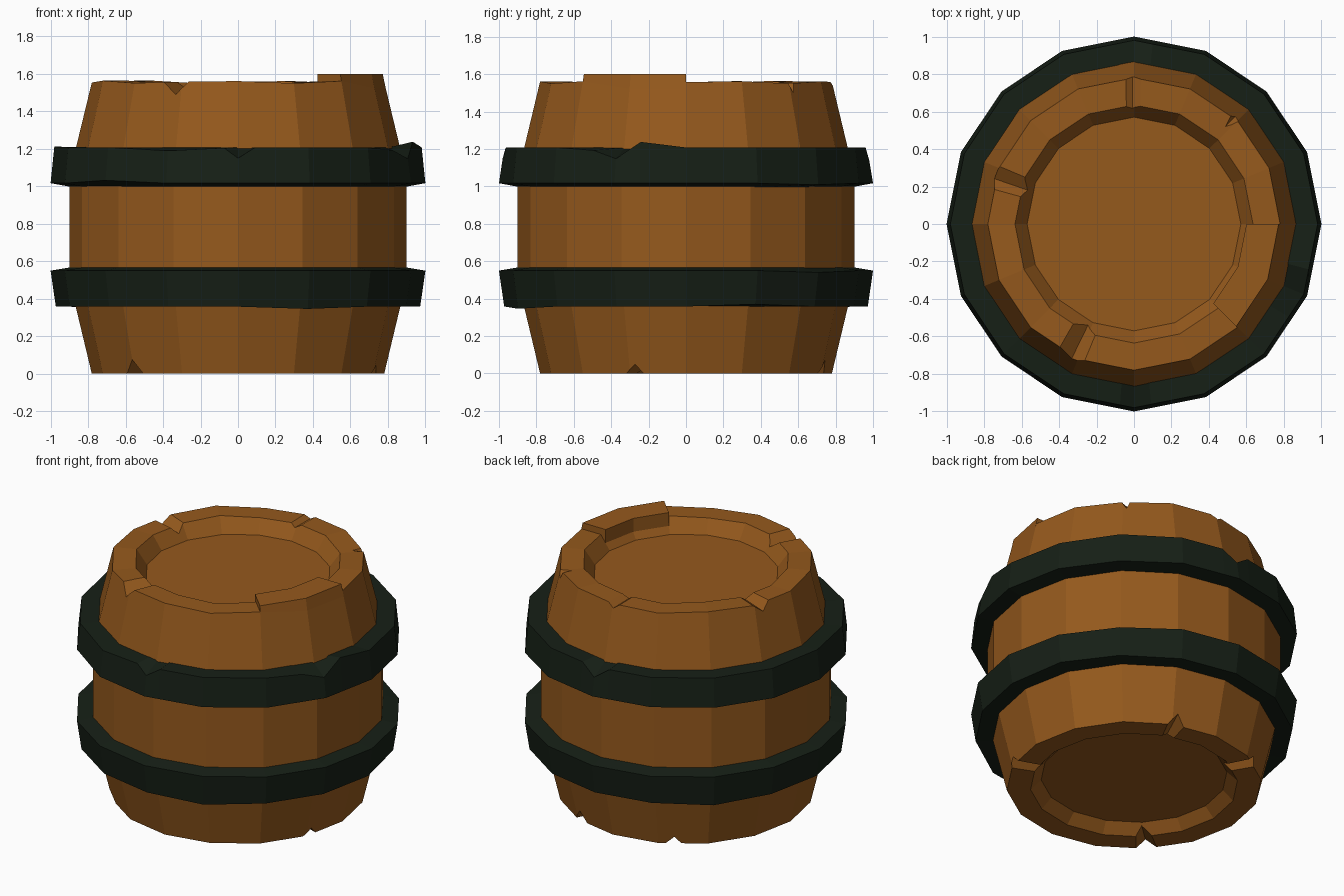
import bpy, bmesh, math
from mathutils import Vector

if "Cube" in bpy.data.objects:
    bpy.data.objects.remove(bpy.data.objects["Cube"])

SIDES = 16
STEP = 360 / SIDES


def material(name, rgb):
    m = bpy.data.materials.new(name)
    m.diffuse_color = (*rgb, 1)
    m.use_nodes = True
    m.node_tree.nodes["Principled BSDF"].inputs["Base Color"].default_value = m.diffuse_color
    return m


wood = material("wood", (0.30, 0.10, 0.012))
iron = material("dark_iron", (0.008, 0.014, 0.008))


def make(name, bm, mat=None):
    bmesh.ops.recalc_face_normals(bm, faces=bm.faces[:])
    mesh = bpy.data.meshes.new(name)
    bm.to_mesh(mesh)
    bm.free()
    if mat:
        mesh.materials.append(mat)
    obj = bpy.data.objects.new(name, mesh)
    bpy.context.collection.objects.link(obj)
    return obj


def corner(r, deg, z):
    """Point on a 16-sided ring, including points along its flat sides."""
    k = math.floor(deg / STEP + 1e-6)
    f = deg / STEP - k
    a, b = (math.radians((k + i) * STEP) for i in (0, 1))
    p = Vector((math.cos(a), math.sin(a), 0)).lerp(Vector((math.cos(b), math.sin(b), 0)), f)
    return Vector((p.x * r, p.y * r, z))


def bridge(bm, a, b, closed=True):
    n = len(a)
    for i in range(n if closed else n - 1):
        j = (i + 1) % n
        bm.faces.new((a[i], a[j], b[j], b[i]))


# Staved body with recessed ends
profile = [(0.57, 0.065), (0.635, 0), (0.78, 0), (0.90, 0.50), (0.90, 1.06),
           (0.78, 1.557), (0.635, 1.557), (0.57, 1.465)]
bm = bmesh.new()
rings = []
for r, z in profile:
    ring = []
    for i in range(SIDES):
        wob = 0.007 * math.sin(i * 2.3) if z > 1.5 and r > 0.6 else 0
        ring.append(bm.verts.new(corner(r, i * STEP, z + wob)))
    rings.append(ring)
for a, b in zip(rings, rings[1:]):
    bridge(bm, a, b)
bm.faces.new(rings[0])
bm.faces.new(rings[-1])
body = make("barrel_body", bm, wood)

# V-shaped chips in both rims: angle, half width, outer depth, inner depth, inner radius
top_chips = [(90, 0.04, 0.025, 0.02, 0.5), (161, 0.07, 0.06, 0.04, 0.5),
             (244, 0.08, 0.07, 0.05, 0.5), (46, 0.05, 0.09, -0.01, 0.69)]
low_chips = [(224, 0.07, 0.08, 0.04, 0.5), (-21, 0.05, 0.05, 0.04, 0.5),
             (69, 0.06, 0.08, 0.03, 0.5), (119, 0.05, 0.05, 0.04, 0.5)]
bm = bmesh.new()
for base, up, chips in ((1.557, 1, top_chips), (0, -1, low_chips)):
    for deg, w, d_out, d_in, r_in in chips:
        a = math.radians(deg)
        out = Vector((math.cos(a), math.sin(a), 0))
        side = Vector((-out.y, out.x, 0))
        ends = []
        for r, d in ((r_in, d_in), (0.84, d_out)):
            wide = w * (d + 0.04) / max(d_out, 0.02)
            pts = [out * r + side * wide, out * r - side * wide, out * r + side * 0.2 * w]
            zs = [base + up * 0.04, base + up * 0.04, base - up * d]
            ends.append([bm.verts.new((p.x, p.y, z)) for p, z in zip(pts, zs)])
        bridge(bm, *ends)
        bm.faces.new(ends[0])
        bm.faces.new(ends[1])
cutter = make("chip_cutter", bm)
cutter.hide_render = True
mod = body.modifiers.new("chips", 'BOOLEAN')
mod.operation = 'DIFFERENCE'
mod.solver = 'EXACT'
mod.object = cutter
bpy.context.view_layer.objects.active = body
bpy.ops.object.modifier_apply(modifier=mod.name)
bpy.data.objects.remove(cutter, do_unlink=True)

# Raised staves on the front right of the top rim
bm = bmesh.new()
loops = [[bm.verts.new(corner(r, deg, z)) for deg in (-45, -22.5, 0)]
         for r, z in ((0.60, 1.51), (0.791, 1.51), (0.772, 1.60), (0.60, 1.60))]
for i in range(4):
    bridge(bm, loops[i], loops[(i + 1) % 4], closed=False)
for k in (0, 2):
    bm.faces.new([lp[k] for lp in loops])
make("raised_staves", bm, wood)


def hoop(name, section, dents):
    """Ring from a 4-point section; dents = {angle: (section index, dz)}."""
    bm = bmesh.new()
    angles = sorted({i * STEP for i in range(SIDES)} | set(dents))
    loops = []
    for k, (r, z) in enumerate(section):
        ring = []
        for deg in angles:
            idx, dz = dents.get(deg, (0, 0))
            ring.append(bm.verts.new(corner(r, deg, z + (dz if idx == k else 0))))
        loops.append(ring)
    for i in range(4):
        bridge(bm, loops[i], loops[(i + 1) % 4])
    return make(name, bm, iron)


# Iron hoops; the upper one has nicks and a bent-up corner
hoop("lower_hoop", [(0.85, 0.358), (0.972, 0.358), (1.0, 0.55), (0.88, 0.57)],
     {292.5: (1, -0.012), 22.5: (1, 0.012), 135: (1, -0.012), 45: (2, -0.01)})
hoop("upper_hoop", [(0.88, 0.995), (1.0, 1.017), (0.98, 1.208), (0.85, 1.208)],
     {270: (2, -0.058), 265.5: (2, -0.003), 275.5: (2, 0),
      247.5: (2, -0.018), 337.5: (2, -0.06), 329: (2, -0.015), 345.5: (2, 0.03),
      90: (2, -0.07), 84: (2, 0), 96: (2, 0), 180: (2, 0.004),
      225: (1, 0.015), 45: (1, -0.008)})
